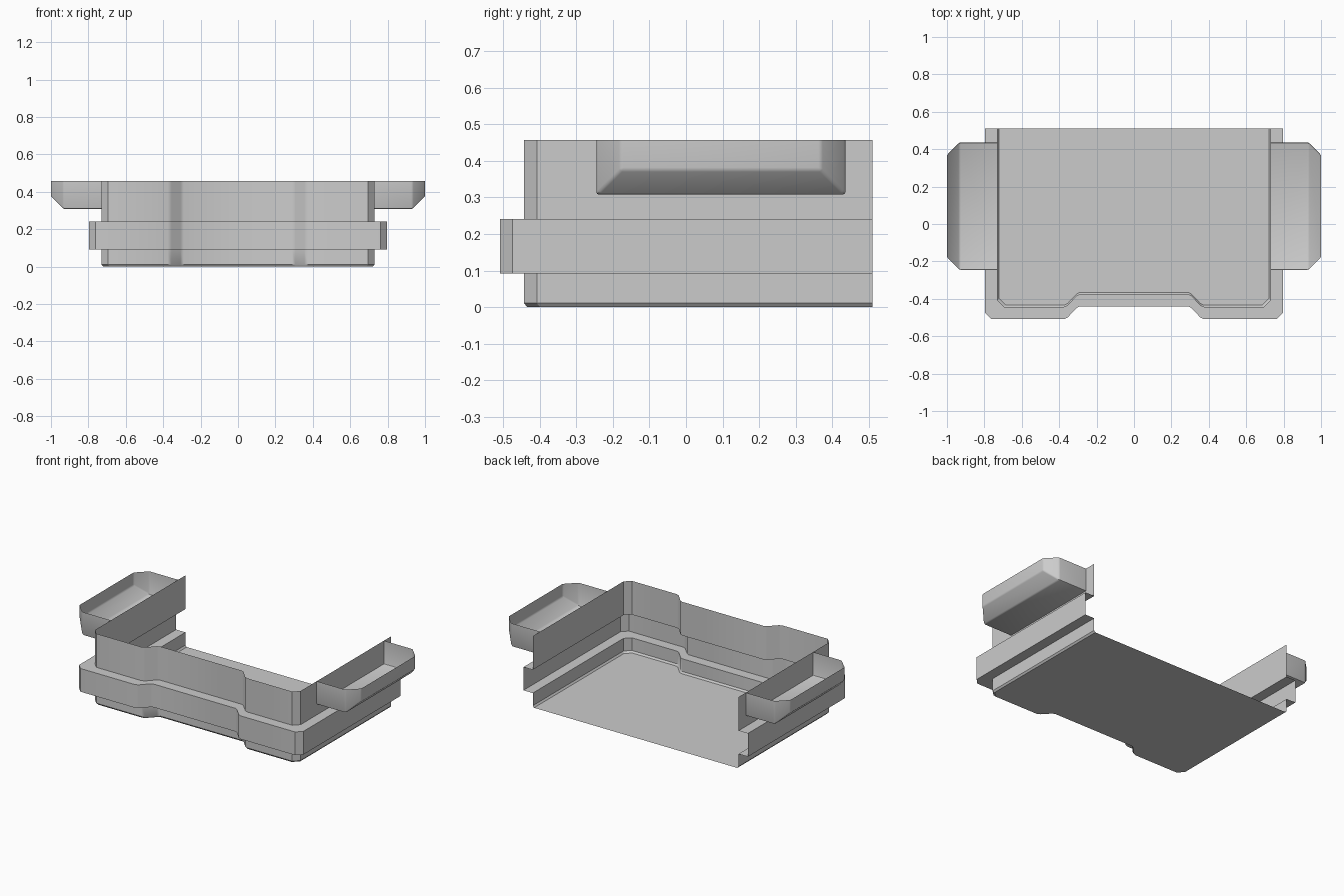
import bpy, bmesh

if "Cube" in bpy.data.objects:
    bpy.data.objects.remove(bpy.data.objects["Cube"])

BACK, TOP = 0.51, 0.457


def make_object(name, bm):
    mesh = bpy.data.meshes.new(name)
    bm.to_mesh(mesh)
    bm.free()
    ob = bpy.data.objects.new(name, mesh)
    bpy.context.collection.objects.link(ob)
    return ob


def smooth(ob):
    bpy.ops.object.select_all(action='DESELECT')
    ob.select_set(True)
    bpy.context.view_layer.objects.active = ob
    bpy.ops.object.shade_smooth_by_angle(angle=0.52)


# Right half of the plan outline: x, y, and how far each point follows an offset
half = [
    (0.730, BACK, 1, 0),
    (0.730, -0.408, 1, 1),
    (0.695, -0.443, 1, 1),
    (0.375, -0.443, 0, 1),
    (0.355, -0.434, 0, 1),
    (0.307, -0.383, 0, 1),
    (0.290, -0.375, 0, 1),
]
outline = half + [(-x, y, -kx, ky) for x, y, kx, ky in reversed(half)]

# Wall cross-section: outward offset and height
profile = [(-0.009, 0), (0, 0.011), (0, 0.092), (0.066, 0.092),
           (0.066, 0.241), (0, 0.241), (0, TOP)]

# Shell: stepped wall swept round three sides, plus the floor
bm = bmesh.new()
rings = [[bm.verts.new((x + kx * d, y - ky * d, z)) for x, y, kx, ky in outline]
         for d, z in profile]
bm.faces.new(rings[0])
for low, high in zip(rings, rings[1:]):
    for i in range(len(outline) - 1):
        bm.faces.new((low[i], low[i + 1], high[i + 1], high[i]))
bmesh.ops.recalc_face_normals(bm, faces=bm.faces)
smooth(make_object("stepped_shell", bm))


# Side trays: open-topped, with chamfered outer corners and lower edge
def side_tray(name, side):
    y0, y1, c, bottom = -0.245, 0.436, 0.067, 0.308
    inner, outer = 0.73, 1.0
    bm = bmesh.new()

    def row(pts):
        return [bm.verts.new((side * x, y, z)) for x, y, z in pts]

    upper = row([(inner, y0, TOP), (outer - c, y0, TOP), (outer, y0 + c, TOP),
                 (outer, y1 - c, TOP), (outer - c, y1, TOP), (inner, y1, TOP)])
    lip = row([(outer, y0 + c, bottom + c), (outer, y1 - c, bottom + c)])
    base = row([(inner, y0, bottom), (outer - c, y0, bottom),
                (outer - c, y1, bottom), (inner, y1, bottom)])
    for f in ((upper[0], base[0], base[1], upper[1]),
              (upper[1], base[1], lip[0], upper[2]),
              (upper[2], lip[0], lip[1], upper[3]),
              (upper[3], lip[1], base[2], upper[4]),
              (upper[4], base[2], base[3], upper[5]),
              (lip[0], base[1], base[2], lip[1]),
              tuple(base)):
        bm.faces.new(f)
    bmesh.ops.recalc_face_normals(bm, faces=bm.faces)
    if sum(f.normal.z * f.calc_area() for f in bm.faces) > 0:
        bmesh.ops.reverse_faces(bm, faces=bm.faces)
    # Slightly softened folds
    folds = [e for e in bm.edges if not e.is_boundary]
    bmesh.ops.bevel(bm, geom=folds, offset=0.007, segments=2, profile=0.5,
                    affect='EDGES', clamp_overlap=True)
    smooth(make_object(name, bm))


side_tray("right_tray", 1)
side_tray("left_tray", -1)
